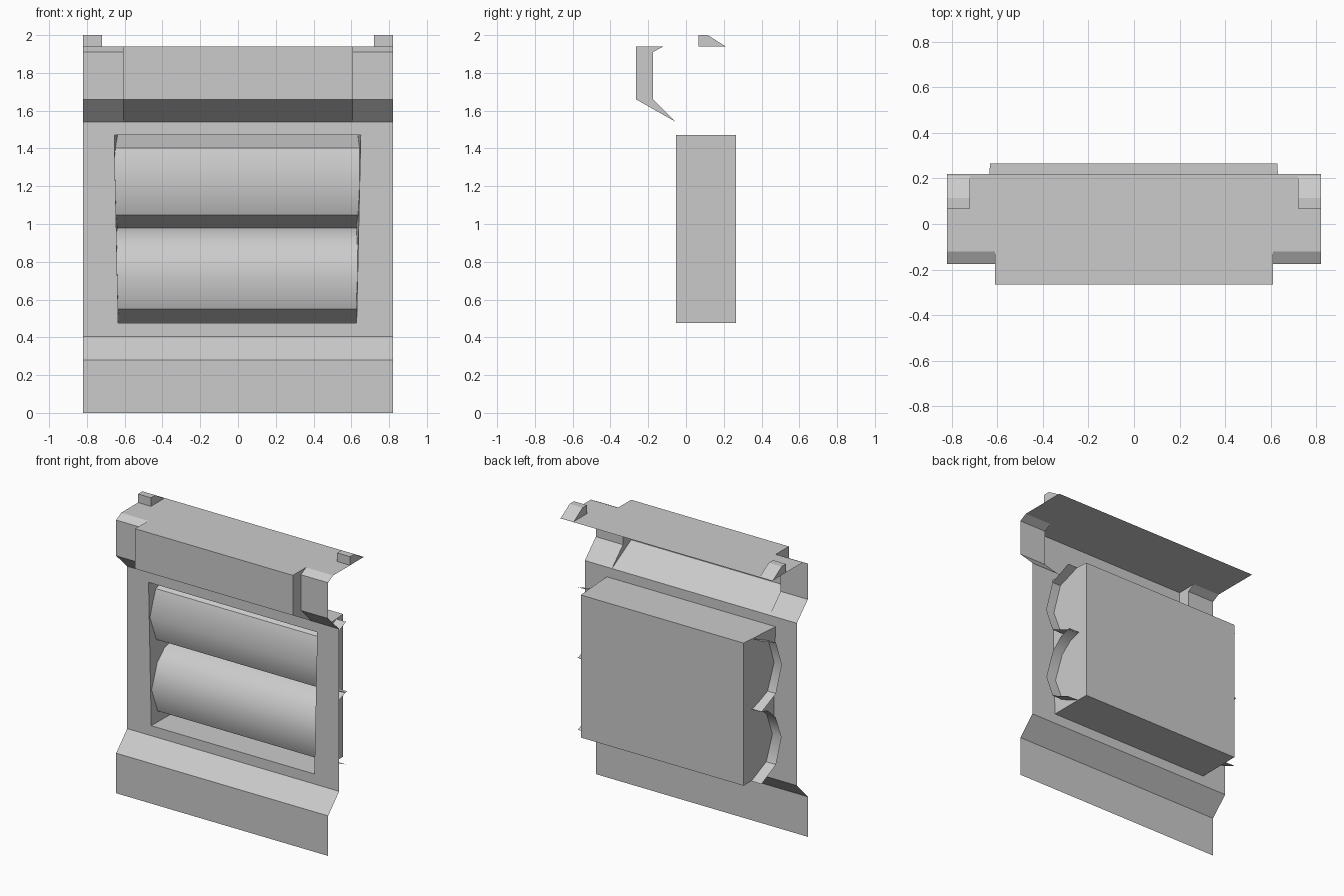
import bpy, bmesh, math

if "Cube" in bpy.data.objects:
    bpy.data.objects.remove(bpy.data.objects["Cube"])


def make(name, verts, faces, smooth=None):
    me = bpy.data.meshes.new(name)
    me.from_pydata(verts, [], faces)
    if smooth:
        me.shade_smooth()
        me.set_sharp_from_angle(angle=math.radians(smooth))
    ob = bpy.data.objects.new(name, me)
    bpy.context.collection.objects.link(ob)
    return ob


def sheet(name, profile, x0, x1, caps=(), smooth=None):
    """Sweep an open (y, z) profile along x; caps lists which ends to fill (0 or 1)."""
    n = len(profile)
    verts = [(x, y, z) for x in (x0, x1) for y, z in profile]
    faces = [(i, i + 1, n + i + 1, n + i)[::-1] for i in range(n - 1)]
    if 0 in caps:
        faces.append(tuple(range(n)))
    if 1 in caps:
        faces.append(tuple(range(2 * n - 1, n - 1, -1)))
    return make(name, verts, faces, smooth)


W = 0.82      # half width of the panel
B = 0.61      # half width of the upper bulge
F = -0.053    # front plane of the panel

# Lower skirt
sheet("lower_skirt", [(-0.175, 0), (-0.175, 0.28), (F, 0.405)], -W, W)

# Flat frame around the opening
outer = [(-W, 0.405), (W, 0.405), (W, 1.54), (-W, 1.54)]
hole = [(-0.634, 0.475), (0.628, 0.475), (0.65, 1.472), (-0.655, 1.472)]
ring = [(i, (i + 1) % 4, 4 + (i + 1) % 4, 4 + i) for i in range(4)]
make("front_frame", [(x, F, z) for x, z in outer + hole], ring)

# Recess behind the opening, closed at the back
back = [(-0.631, 0.475), (0.628, 0.475), (0.628, 1.472), (-0.631, 1.472)]
make("recess_box",
     [(x, F, z) for x, z in hole] + [(x, 0.265, z) for x, z in back],
     ring + [(4, 5, 6, 7)])

# Two half-round faceted rollers, poking through the recess sides
upper = [(0.18, 0.978), (0.02, 1.047), (-0.045, 1.225), (0.02, 1.402), (0.18, 1.472)]
lower = [(0.18, 0.475), (0.02, 0.55), (-0.042, 0.72), (0.025, 0.885), (0.105, 0.957), (0.19, 0.983)]
sheet("upper_roller", upper, -0.71, 0.71, smooth=43)
sheet("lower_roller", lower, -0.71, 0.71, smooth=43)

# Top: shoulders at both sides, a deeper bulge in the middle
shoulder = [(F, 1.54), (-0.175, 1.66), (-0.175, 1.91), (-0.12, 1.94), (0.22, 1.94)]
bulge = [(F, 1.54), (-0.265, 1.66), (-0.265, 1.94), (0.22, 1.94)]
sheet("upper_bulge", bulge, -B, B)
for side, s in (("left", -1), ("right", 1)):
    x0, x1 = sorted((s * B, s * W))
    sheet(side + "_shoulder", shoulder, x0, x1)
    cheek = [(s * B, y, z) for y, z in bulge[:3] + shoulder[3:0:-1]]
    make(side + "_bulge_cheek", cheek, [tuple(range(6))[::s]])
    # Small wedge clip on the top plate
    x0, x1 = sorted((s * 0.72, s * W))
    sheet(side + "_clip", [(0.067, 1.94), (0.067, 2.0), (0.115, 2.0), (0.21, 1.94)],
          x0, x1, caps=(0, 1))
